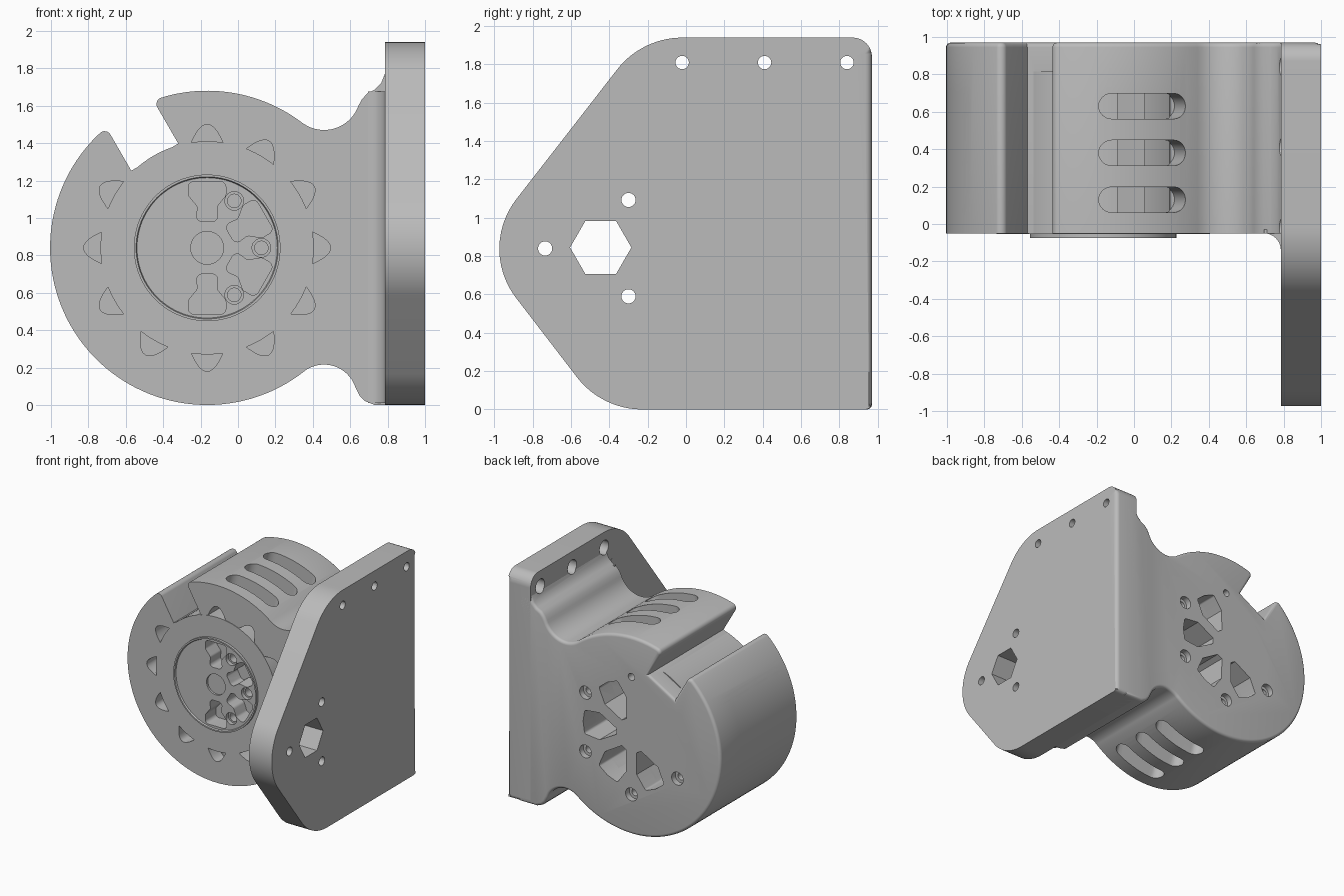
import bpy, bmesh
from math import sin, cos, tan, pi, radians
from mathutils import Matrix, Vector

if "Cube" in bpy.data.objects:
    bpy.data.objects.remove(bpy.data.objects["Cube"])

grey = bpy.data.materials.new("plain grey")
grey.use_nodes = True
grey.diffuse_color = (0.5, 0.5, 0.5, 1)
grey.node_tree.nodes["Principled BSDF"].inputs["Base Color"].default_value = (0.5, 0.5, 0.5, 1)

CX, CZ = -0.165, 0.84      # drum axis
R = 0.84                   # housing radius
FRONT, BACK, WALL = -0.05, 0.97, 0.81


def arc(cx, cy, r, a0, a1, n):
    """Points on an arc, angles in degrees."""
    angles = [radians(a0 + (a1 - a0) * i / n) for i in range(n + 1)]
    return [(cx + r * cos(a), cy + r * sin(a)) for a in angles]


def circle(cx, cy, r, n=32):
    return arc(cx, cy, r, 0, 360, n)[:-1]


def rounded(corners, n=8):
    """Outline from corners (u, v) or (u, v, radius)."""
    out = []
    for i, c in enumerate(corners):
        p = Vector(c[:2])
        if len(c) == 2:
            out.append(tuple(p))
            continue
        a = (Vector(corners[i - 1][:2]) - p).normalized()
        b = (Vector(corners[(i + 1) % len(corners)][:2]) - p).normalized()
        half = a.angle(b) / 2
        centre = p + (a + b).normalized() * c[2] / sin(half)
        v0 = p + a * c[2] / tan(half) - centre
        v1 = p + b * c[2] / tan(half) - centre
        out += [tuple(centre + v0.lerp(v1, k / n).normalized() * c[2]) for k in range(n + 1)]
    return out


def finish(name, bm):
    bmesh.ops.recalc_face_normals(bm, faces=bm.faces)
    mesh = bpy.data.meshes.new(name)
    bm.to_mesh(mesh)
    bm.free()
    mesh.materials.append(grey)
    obj = bpy.data.objects.new(name, mesh)
    bpy.context.collection.objects.link(obj)
    return obj


def prism(name, outline, axis, a, b, bevel=0, pick=None, matrix=None):
    """Extrude an outline along an axis; optionally round the picked edges."""
    place = {"X": lambda u, v, t: (t, u, v),
             "Y": lambda u, v, t: (u, t, v),
             "Z": lambda u, v, t: (u, v, t)}[axis]
    bm = bmesh.new()
    low = [bm.verts.new(place(u, v, a)) for u, v in outline]
    high = [bm.verts.new(place(u, v, b)) for u, v in outline]
    bm.faces.new(low)
    bm.faces.new(high)
    for i in range(len(low)):
        bm.faces.new((low[i - 1], low[i], high[i], high[i - 1]))
    bmesh.ops.recalc_face_normals(bm, faces=bm.faces)
    if bevel:
        edges = [e for e in bm.edges if all(pick(v.co) for v in e.verts)]
        bmesh.ops.bevel(bm, geom=edges, offset=bevel, segments=4, profile=0.5, affect='EDGES')
    if matrix:
        bm.transform(matrix)
    return finish(name, bm)


def cut(targets, outline, axis, a, b, matrix=None):
    """Subtract a prism from each target."""
    cutter = prism("cutter", outline, axis, a, b, matrix=matrix)
    cutter.hide_render = True
    for obj in targets:
        mod = obj.modifiers.new("cut", 'BOOLEAN')
        mod.operation, mod.solver, mod.object = 'DIFFERENCE', 'EXACT', cutter
        bpy.context.view_layer.objects.active = obj
        bpy.ops.object.modifier_apply(modifier=mod.name)
    bpy.data.objects.remove(cutter)


def about_axis(degrees):
    """Turn about the drum axis, from +x towards +z."""
    return Matrix.Translation((CX, 0, CZ)) @ Matrix.Rotation(-radians(degrees), 4, 'Y')


# Mounting plate with holes
plate_outline = rounded([(-0.23, 1.94, 0.43), (-1.085, 0.84, 0.42), (-0.44, 0, 0.43),
                         (BACK, 0, 0.035), (BACK, 1.94, 0.1)], 14)
plate = prism("mounting_plate", plate_outline, "X", 0.785, 1, 0.035,
              lambda p: p.x > 0.99 and p.y > 0.96)

# Housing: round body with a feed slot, flowing into the plate
slot_dir, slot_side = Vector((cos(2 * pi / 3), sin(2 * pi / 3))), Vector((sin(2 * pi / 3), 0.5))
hub = Vector((CX, CZ))
slot_half, lip = 0.145, R * cos(radians(9.94))
slot = [hub + slot_dir * d + slot_side * s * slot_half
        for d, s in ((lip, 1), (0.56, 1), (0.56, -1), (lip, -1))]
outline = [(*slot[0], 0.035), tuple(slot[1]), tuple(slot[2]), (*slot[3], 0.035)]
outline += arc(CX, CZ, R, 135, 308, 64)
outline += arc(0.46, 0.04, 0.176, 126, 20, 16)
outline += [(0.65, 0.05), (0.68, 0.02), (0.73, 0), (0.9, 0), (0.9, 1.77), (0.785, 1.77)]
outline += [(0.765, 1.72), (0.73, 1.685), (0.69, 1.665), (0.66, 1.63)]
outline += arc(0.46, 1.665, 0.195, -20, -126, 16)
outline += arc(CX, CZ, R, 53, 105, 20)
housing = prism("housing", rounded(outline), "Y", FRONT, BACK, 0.025, lambda p: p.y > 0.96)

# Scalloped chamber inside the housing
chamber = []
for i in range(288):
    t = 2 * pi * i / 288
    r = 0.585 + 0.075 * cos(12 * t)
    chamber.append((CX + r * cos(t), CZ + r * sin(t)))
cut([housing], chamber, "Y", FRONT - 0.1, WALL)

# Vents through the top, the left side and the underside
for angle, half in ((75, 0.24), (180, 0.45), (285, 0.24)):
    for y in (0.13, 0.38, 0.63):
        stadium = arc(y, half - 0.068, 0.068, 0, 180, 12) + arc(y, 0.068 - half, 0.068, 180, 360, 12)
        cut([housing], stadium, "X", 0.58, 1.0, about_axis(angle))

# Drum with a raised rim on the front
bm = bmesh.new()
section = [(0, -0.062), (0.375, -0.062), (0.38, -0.075), (0.392, -0.075), (0.392, -0.054),
           (0.57, -0.054), (0.57, WALL + 0.006), (0, WALL + 0.006)]
verts = [bm.verts.new((r, y, 0)) for r, y in section]
edges = [bm.edges.new(pair) for pair in zip(verts, verts[1:])]
bmesh.ops.spin(bm, geom=verts + edges, cent=(0, 0, 0), axis=(0, 1, 0), angle=2 * pi, steps=96)
bmesh.ops.remove_doubles(bm, verts=bm.verts, dist=0.0001)
bm.transform(about_axis(0))
drum = finish("drum", bm)

# Hub pockets and screws at the front, spoke pockets and screws at the back
front_pocket = rounded([(0.14, -0.06, 0.03), (0.22, -0.05, 0.03), (0.28, -0.1, 0.03), (0.355, -0.1, 0.03),
                        (0.355, 0.1, 0.03), (0.28, 0.1, 0.03), (0.22, 0.05, 0.03), (0.14, 0.06, 0.03)], 5)
back_pocket = rounded([(0.14, -0.025), (0.3, -0.115), (0.44, -0.1, 0.02), (0.455, 0),
                       (0.44, 0.1, 0.02), (0.3, 0.115), (0.14, 0.025)], 5)
cut([drum], circle(0, 0, 0.088), "Y", -0.1, -0.045, about_axis(0))
for k in range(6):
    turn, offset = about_axis(60 * k), about_axis(60 * k + 30)
    cut([drum], front_pocket, "Y", -0.1, 0.08, offset)
    cut([drum], circle(0.29, 0, 0.05, 24), "Y", -0.1, -0.03, turn)
    cut([drum], circle(0.29, 0, 0.036, 24), "Y", -0.1, 0.08, turn)
    cut([housing, drum], back_pocket, "Y", 0.6, 1.1, turn)
    cut([housing], circle(0.5, 0, 0.055, 24), "Y", 0.92, 1.1, offset)
    cut([housing], circle(0.5, 0, 0.03, 24), "Y", 0.86, 1.1, offset)

# Plate holes: hexagon, three screws round it, three counterbored ones on top
cut([plate], circle(-0.445, 0.845, 0.16, 6), "X", 0.7, 1.1)
for y, z in ((-0.3, 1.093), (-0.735, 0.84), (-0.3, 0.59)):
    cut([plate], circle(y, z, 0.037, 24), "X", 0.7, 1.1)
for y in (-0.02, 0.41, 0.84):
    cut([plate, housing], circle(y, 1.81, 0.035, 24), "X", 0.7, 1.1)
    cut([plate, housing], circle(y, 1.81, 0.06, 24), "X", 0.7, 0.9)

# Fillet between the housing front and the plate
fillet = prism("front_fillet", arc(0.695, -0.14, 0.09, 90, 0, 10) + [(0.8, -0.14), (0.8, -0.03), (0.695, -0.03)],
               "Z", 0.01, 1.675)

for obj in (plate, housing, drum, fillet):
    bpy.ops.object.select_all(action='DESELECT')
    obj.select_set(True)
    bpy.context.view_layer.objects.active = obj
    bpy.ops.object.shade_smooth_by_angle(angle=radians(30))
